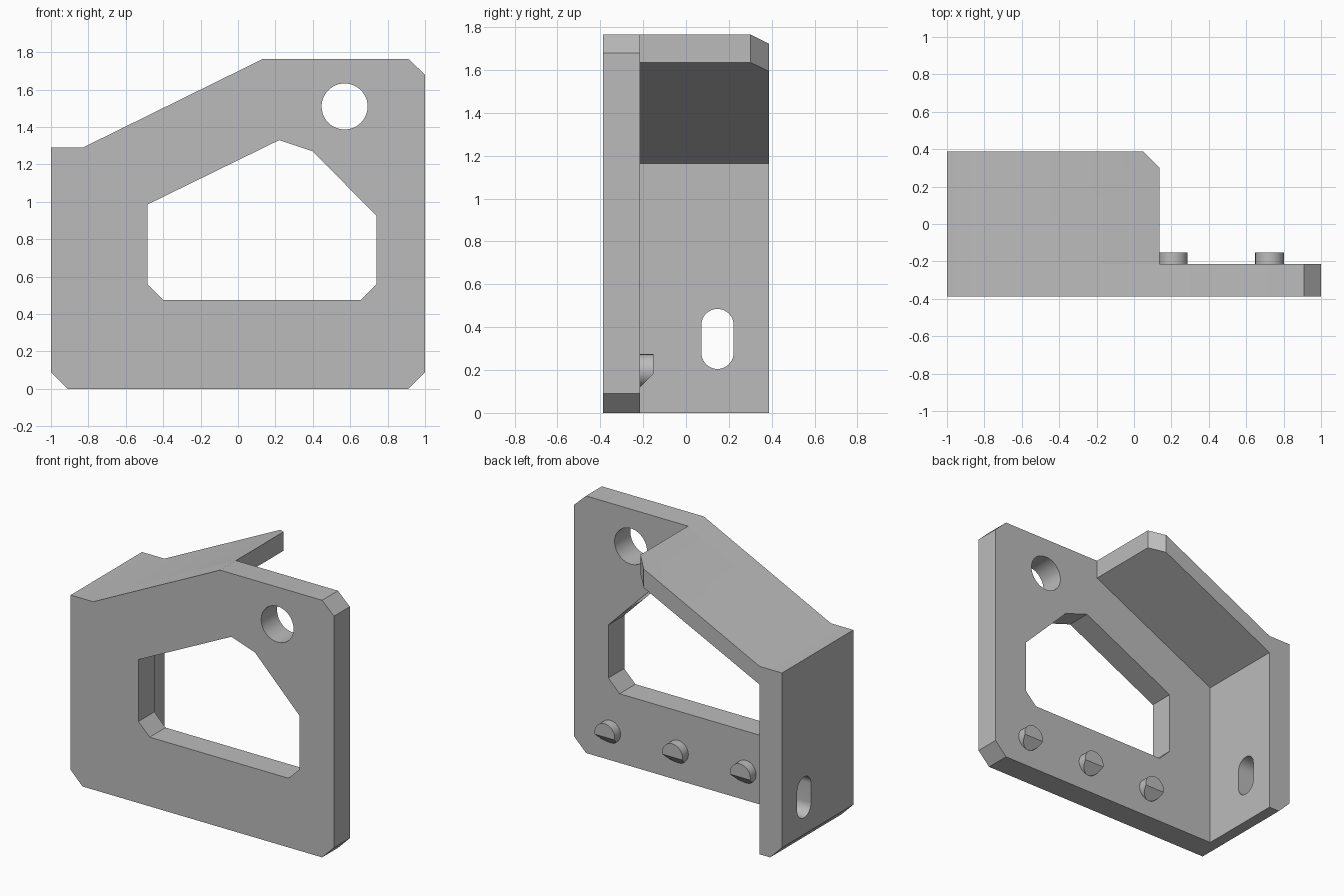
import bpy, bmesh, math
from mathutils import Vector

cube = bpy.data.objects.get("Cube")
if cube:
    bpy.data.objects.remove(cube, do_unlink=True)

grey = bpy.data.materials.new("plain_grey")
grey.use_nodes = True
colour = (0.5, 0.5, 0.5, 1)
grey.diffuse_color = colour
grey.node_tree.nodes["Principled BSDF"].inputs["Base Color"].default_value = colour

FRONT, BACK, PLATE_BACK = -0.387, 0.387, -0.215
AXES = {"X": lambda a, b, d: (d, a, b),
        "Y": lambda a, b, d: (a, d, b),
        "Z": lambda a, b, d: (a, b, d)}


def extrude(name, profile, axis, start, end):
    """Solid prism from a 2D profile, pushed along one axis."""
    bm = bmesh.new()
    place = AXES[axis]
    face = bm.faces.new([bm.verts.new(place(a, b, start)) for a, b in profile])
    new = bmesh.ops.extrude_face_region(bm, geom=[face])["geom"]
    shift = Vector(place(0, 0, end - start))
    bmesh.ops.translate(bm, vec=shift, verts=[v for v in new if isinstance(v, bmesh.types.BMVert)])
    bmesh.ops.recalc_face_normals(bm, faces=bm.faces)
    mesh = bpy.data.meshes.new(name)
    bm.to_mesh(mesh)
    bm.free()
    mesh.materials.append(grey)
    obj = bpy.data.objects.new(name, mesh)
    bpy.context.collection.objects.link(obj)
    return obj


def stadium(cx, cz, radius, straight=0, steps=24):
    """Circle, or an upright slot when straight is above zero."""
    points = []
    for half, side in ((0, 1), (1, -1)):
        for i in range(steps + (1 if straight else 0)):
            t = math.pi * (half + i / steps)
            points.append((cx + radius * math.cos(t), cz + side * straight / 2 + radius * math.sin(t)))
    return points


def cut(obj, *cutters):
    """Subtract the cutters and remove them."""
    for cutter in cutters:
        mod = obj.modifiers.new("cut", "BOOLEAN")
        mod.operation, mod.solver, mod.object = "DIFFERENCE", "EXACT", cutter
        cutter.hide_render = True
    bpy.context.view_layer.update()
    result = bpy.data.meshes.new_from_object(obj.evaluated_get(bpy.context.evaluated_depsgraph_get()))
    obj.modifiers.clear()
    obj.data = result
    for cutter in cutters:
        bpy.data.objects.remove(cutter, do_unlink=True)


def smooth(obj):
    bpy.ops.object.select_all(action="DESELECT")
    obj.select_set(True)
    bpy.context.view_layer.objects.active = obj
    bpy.ops.object.shade_smooth_by_angle(angle=math.radians(30))


# Front plate with its window and round hole
plate = extrude("front_plate", [
    (-0.91, 0), (0.91, 0), (1, 0.09), (1, 1.68), (0.91, 1.765),
    (0.135, 1.765), (-0.83, 1.29), (-1, 1.29), (-1, 0.09)], "Y", FRONT, PLATE_BACK)
window = extrude("window_cutter", [
    (-0.40, 0.475), (0.655, 0.475), (0.74, 0.56), (0.74, 0.925),
    (0.40, 1.27), (0.22, 1.33), (-0.485, 0.985), (-0.485, 0.56)], "Y", -1, 1)
hole = extrude("hole_cutter", stadium(0.57, 1.51, 0.123), "Y", -1, 1)
cut(plate, window, hole)
smooth(plate)

# Side wall and sloping roof in one bent profile
wall = extrude("side_wall_and_roof", [
    (-1, 0.09), (-0.91, 0), (-0.83, 0), (-0.83, 1.165), (0.135, 1.635),
    (0.135, 1.765), (-0.83, 1.29), (-1, 1.29)], "Y", PLATE_BACK, BACK)
slot = extrude("slot_cutter", stadium(0.147, 0.345, 0.075, 0.13), "X", -1.2, -0.6)
corner = extrude("corner_cutter", [(-0.05, 0.487), (0.235, 0.202), (0.235, 0.487)], "Z", 1, 2)
cut(wall, slot, corner)
smooth(wall)

# Row of pegs, each with a sloped lower half
for name, x in (("right_peg", -0.305), ("middle_peg", 0.21), ("left_peg", 0.725)):
    peg = extrude(name, stadium(x, 0.197, 0.077), "Y", PLATE_BACK, -0.152)
    slope = extrude("slope_cutter", [(-0.235, 0.1), (-0.115, 0.22), (-0.115, 0.1)], "X", x - 0.2, x + 0.2)
    cut(peg, slope)
    smooth(peg)
